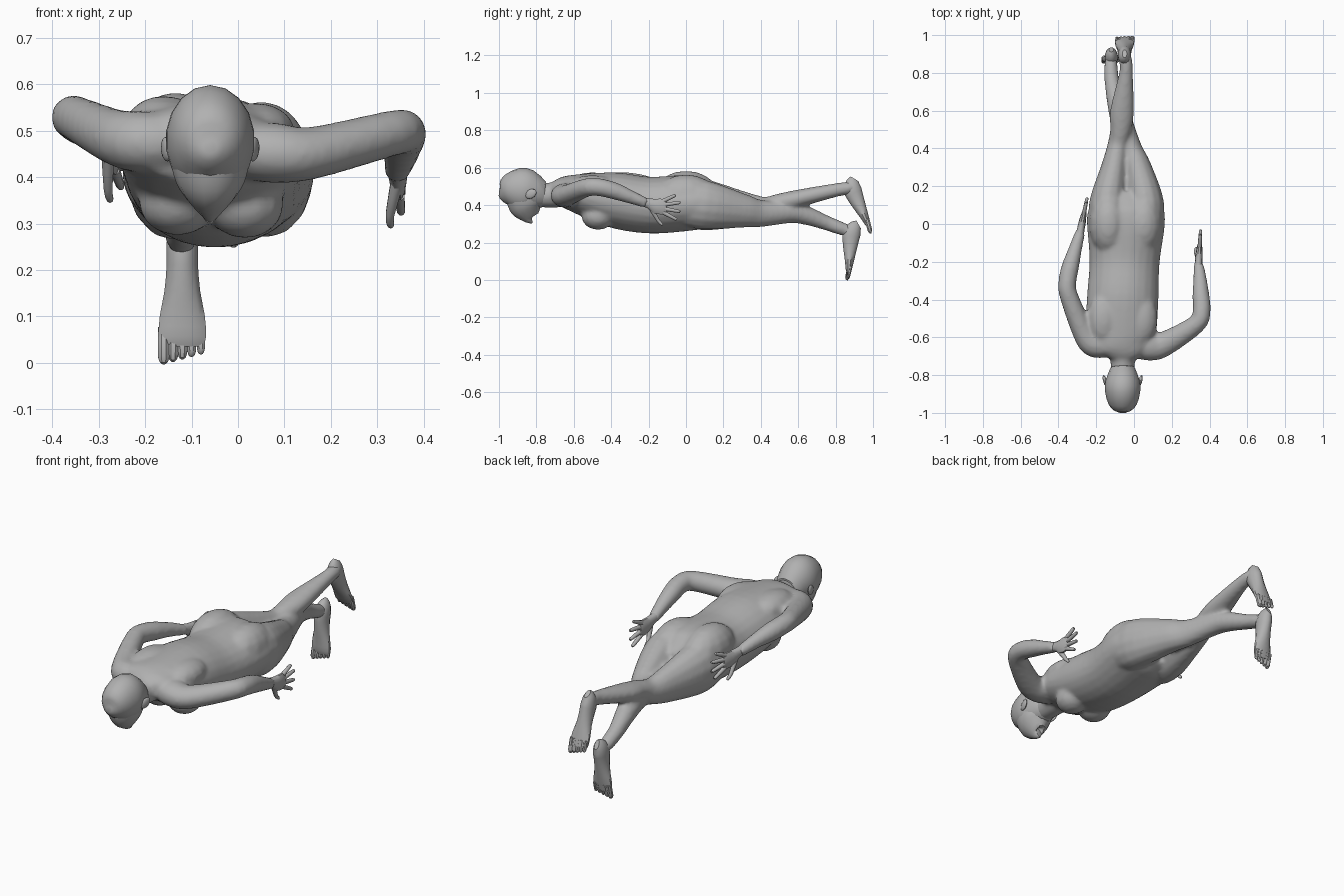
import bpy, bmesh, math
from mathutils import Vector, Matrix

cube = bpy.data.objects.get("Cube")
if cube:
    bpy.data.objects.remove(cube)

grey = bpy.data.materials.new("plain grey")
grey.use_nodes = True
grey.diffuse_color = (.44, .44, .44, 1)
grey.node_tree.nodes["Principled BSDF"].inputs["Base Color"].default_value = grey.diffuse_color

X, Z = Vector((1, 0, 0)), Vector((0, 0, 1))
MIDDLE = -.06  # the head and spine lie on this x


def spline(rows, steps):
    """Catmull-Rom interpolation of section rows."""
    out = []
    for i in range(len(rows) - 1):
        a, b, c, d = rows[max(i - 1, 0)], rows[i], rows[i + 1], rows[min(i + 2, len(rows) - 1)]
        for k in range(steps):
            t = k / steps
            out.append(b + (c - a) * t / 2 + (a * 2 - b * 5 + c * 4 - d) * t * t / 2
                       + (b * 3 - a - c * 3 + d) * t ** 3 / 2)
    return out + [rows[-1]]


def loft(bm, rows, side=X, sides=14, steps=3):
    """Closed tube through rows of (x, y, z, half width, half height); height defaults to width."""
    rows = spline([Vector((*row, row[-1])[:5]) for row in rows], steps)
    centres = [row.to_3d() if len(row) == 3 else Vector(row[:3]) for row in rows]
    rings = []
    for i, row in enumerate(rows):
        tangent = (centres[min(i + 1, len(rows) - 1)] - centres[max(i - 1, 0)]).normalized()
        across = (side - tangent * side.dot(tangent)).normalized()
        up = tangent.cross(across)
        angles = [math.tau * (k + .5) / sides for k in range(sides)]
        rings.append([bm.verts.new(centres[i] + across * math.cos(angle) * row[3] + up * math.sin(angle) * row[4])
                      for angle in angles])
    for low, high in zip(rings, rings[1:]):
        for k in range(sides):
            following = (k + 1) % sides
            bm.faces.new((low[k], low[following], high[following], high[k]))
    bm.faces.new(reversed(rings[0]))
    bm.faces.new(rings[-1])


def ball(bm, centre, size, turn=Matrix()):
    placement = Matrix.Translation(centre) @ turn @ Matrix.Diagonal((*size, 1))
    bmesh.ops.create_uvsphere(bm, u_segments=14, v_segments=9, radius=1, matrix=placement)


def finish(bm, name, smooth_angle):
    bmesh.ops.recalc_face_normals(bm, faces=bm.faces)
    mesh = bpy.data.meshes.new(name)
    bm.to_mesh(mesh)
    bm.free()
    mesh.materials.append(grey)
    part = bpy.data.objects.new(name, mesh)
    bpy.context.collection.objects.link(part)
    bpy.ops.object.select_all(action="DESELECT")
    part.select_set(True)
    bpy.context.view_layer.objects.active = part
    bpy.ops.object.shade_smooth_by_angle(angle=math.radians(smooth_angle))
    return part


# Torso and neck
body = bmesh.new()
loft(body, [(MIDDLE, -.71, .455, .06, .05), (MIDDLE, -.67, .47, .14, .075), (-.07, -.6, .465, .185, .1),
            (MIDDLE, -.4, .43, .19, .147), (-.05, -.2, .4, .186, .152), (-.043, 0, .41, .207, .15),
            (-.043, .08, .4, .195, .135), (-.043, .16, .39, .12, .09)], sides=24, steps=4)
loft(body, [(MIDDLE, -.82, .45, .06), (MIDDLE, -.7, .455, .07), (MIDDLE, -.62, .475, .11, .075)])

# Soft masses, slightly higher on the right because the trunk is rolled
for right, left, y, size in (((-.13, .346), (.015, .34), -.47, (.085, .09, .072)),      # breasts
                             ((-.16, .51), (.04, .495), -.5, (.085, .14, .065)),        # shoulder blades
                             ((-.135, .465), (.05, .445), 0, (.105, .17, .118))):       # buttocks
    for x, z in (right, left):
        ball(body, (x, y, z), size)

# Crossed legs, one shin raised
loft(body, [(-.14, -.04, .42, .09, .12), (-.14, .1, .4, .1, .137), (-.105, .3, .38, .07, .097),
            (-.085, .42, .38, .055, .067), (-.07, .5, .41, .057, .052), (-.063, .6, .435, .064, .048),
            (-.042, .8, .48, .037), (-.045, .87, .49, .035), (-.05, .91, .5, .027)], steps=4)
loft(body, [(.05, -.04, .42, .09, .12), (.062, .1, .4, .1, .132), (.018, .3, .37, .075, .093),
            (-.015, .4, .355, .058, .073), (-.07, .56, .36, .057), (-.094, .65, .342, .05),
            (-.116, .75, .305, .04), (-.122, .83, .275, .036), (-.12, .9, .25, .027)], steps=4)

# Arms bent back along the sides
loft(body, [(0, -.62, .46, .06, .08), (.08, -.645, .452, .066, .08), (.16, -.635, .452, .057, .067),
            (.33, -.53, .494, .05), (.358, -.46, .495, .048), (.354, -.38, .475, .046),
            (.35, -.3, .445, .037), (.342, -.21, .41, .027)], side=Z, steps=4)
loft(body, [(-.12, -.62, .475, .065, .08), (-.21, -.635, .476, .067, .073), (-.268, -.57, .488, .06),
            (-.345, -.38, .525, .049), (-.353, -.31, .527, .048), (-.338, -.23, .515, .047),
            (-.313, -.14, .495, .037), (-.284, -.04, .465, .027)], side=Z, steps=4)

# Fuse trunk and limbs into one skin
skin = finish(body, "body", 60)
fuse = skin.modifiers.new("fuse parts", "REMESH")
fuse.mode = "VOXEL"
fuse.voxel_size = .011
fuse.use_smooth_shade = True
soften = skin.modifiers.new("soften joins", "SMOOTH")
soften.factor = .5
soften.iterations = 6

# Head looking down and forward
head = bmesh.new()
loft(head, [(MIDDLE, -1, .465, .015), (MIDDLE, -.985, .465, .047, .052), (MIDDLE, -.95, .475, .077, .09),
            (MIDDLE, -.89, .48, .094, .118), (MIDDLE, -.84, .475, .093, .113),
            (MIDDLE, -.765, .455, .066, .072), (MIDDLE, -.745, .455, .05)], sides=18, steps=2)
finish(head, "head", 30)
jaw = bmesh.new()
loft(jaw, [(MIDDLE, -.87, .47, .088, .1), (MIDDLE, -.86, .42, .083, .098), (MIDDLE, -.85, .38, .068, .086),
           (MIDDLE, -.83, .335, .03, .046), (MIDDLE, -.825, .33, .015, .025)], sides=16)
finish(jaw, "jaw", 40)
nose = bmesh.new()
loft(nose, [(MIDDLE, -.94, .39, .01), (MIDDLE, -.91, .36, .015),
            (MIDDLE, -.888, .342, .017), (MIDDLE, -.874, .35, .01)], sides=8, steps=2)
finish(nose, "nose", 60)


# Hands: flat palm, four spread fingers and a thumb in a near-vertical plane
def hand(name, wrist, drift, thumb_shift):
    origin = Vector(wrist)

    def section(y, z, width, height, shift=0):
        return (*(origin + Vector((drift * y + shift, y, z))), width, height)

    bm = bmesh.new()
    loft(bm, [section(-.03, .01, .025, .024), section(.01, 0, .028, .02), section(.05, -.015, .042, .019),
              section(.09, -.018, .043, .014), section(.105, -.018, .036, .01)], side=Z, sides=10, steps=2)
    for k, length in enumerate((.07, .09, .09, .08)):
        spread = .44 - .31 * k
        knuckle = Vector((.09, .013 - .021 * k))
        direction = Vector((math.cos(spread), math.sin(spread))) * length
        loft(bm, [section(*(knuckle + direction * reach), radius, radius)
                  for reach, radius in ((0, .012), (.9, .009), (1, .004))], side=Z, sides=8, steps=2)
    loft(bm, [section(.02, -.02, .015, .015), section(.06, -.09, .01, .01, thumb_shift),
              section(.08, -.112, .008, .008, thumb_shift),
              section(.085, -.118, .004, .004, thumb_shift)], sides=8, steps=2)
    finish(bm, name, 50)


# Feet: origin at the heel, toes pointing down, sole turned to the back
def foot(name, heel, tilt, big_toe_side):
    toe_direction = Vector((0, math.sin(tilt), -math.cos(tilt)))
    sole_direction = Vector((0, math.cos(tilt), math.sin(tilt)))
    origin = Vector(heel)

    def section(along, height, width, shift=0):
        centre = origin + toe_direction * along - sole_direction * height / 2 + X * shift
        return (*centre, width / 2, height / 2)

    bm = bmesh.new()
    loft(bm, [section(-.01, .05, .025), section(.005, .075, .054), section(.04, .1, .07),
              section(.085, .09, .07), section(.14, .07, .08), section(.19, .05, .1),
              section(.235, .034, .106), section(.255, .022, .094)], sides=12, steps=2)
    for k in range(5):
        shift = big_toe_side * (.04 - .02 * k)
        tip = .289 - .005 * k
        size = .027 - .002 * k
        loft(bm, [section(.215, size, size, shift), section(tip - .01, size, size, shift),
                  section(tip, size / 2, size / 2, shift)], sides=8, steps=2)
    finish(bm, name, 40)


for label, sign in (("left", 1), ("right", -1)):
    ear = bmesh.new()
    turn = Matrix.Rotation(sign * -.25, 4, "Z") @ Matrix.Rotation(.5, 4, "X")
    ball(ear, (MIDDLE + sign * .094, -.83, .46), (.01, .033, .024), turn)
    finish(ear, label + "_ear", 60)
hand("left_hand", (.342, -.21, .41), .06, -.018)
hand("right_hand", (-.284, -.04, .465), .2, -.008)
foot("left_foot", (-.12, .945, .28), -.25, -1)
foot("right_foot", (-.05, .928, .537), .25, 1)
